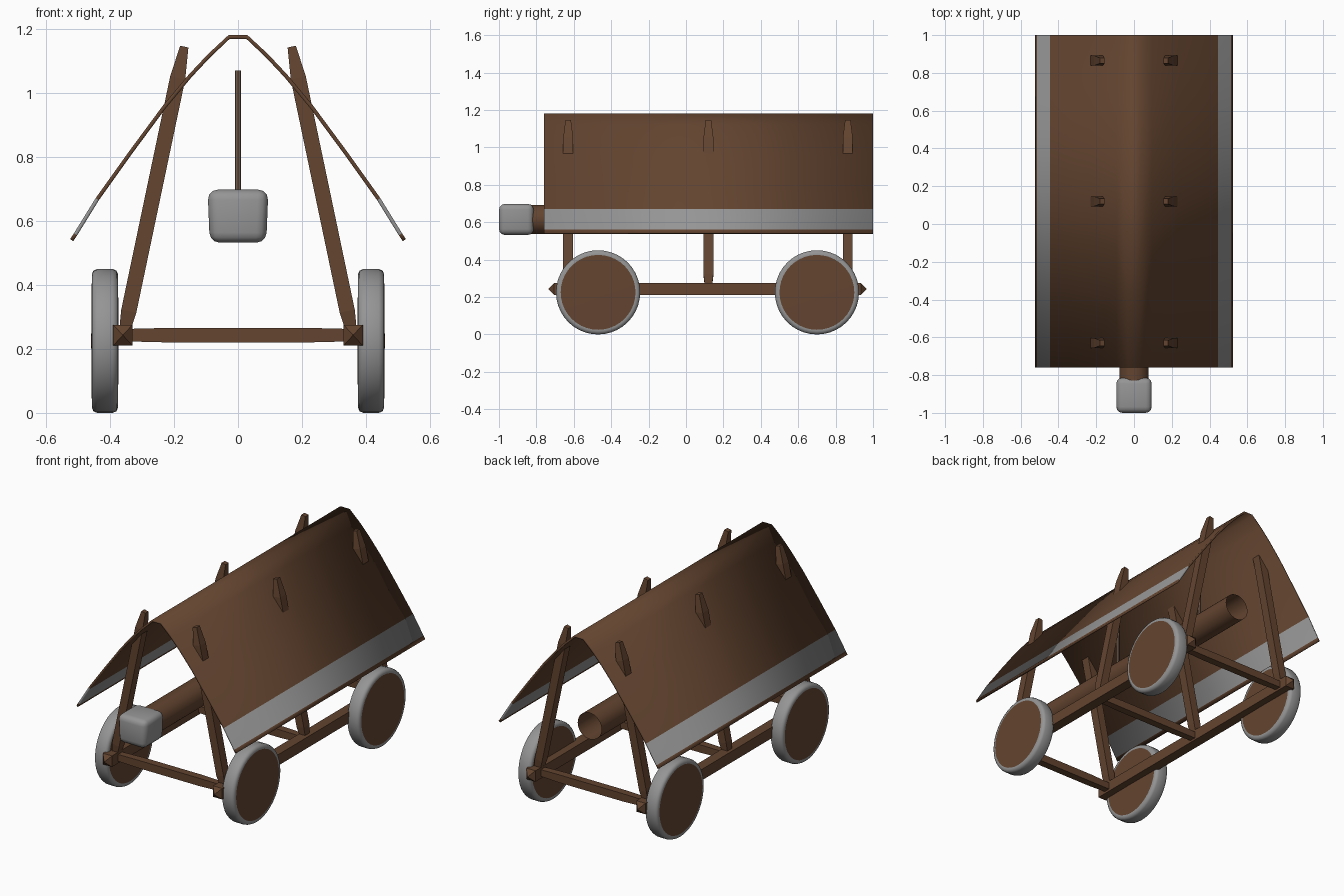
import bpy, bmesh, math
from mathutils import Vector, Matrix

cube = bpy.data.objects.get("Cube")
if cube:
    bpy.data.objects.remove(cube, do_unlink=True)


def material(name, rgb):
    m = bpy.data.materials.new(name)
    m.use_nodes = True
    m.diffuse_color = (*rgb, 1)
    m.node_tree.nodes["Principled BSDF"].inputs["Base Color"].default_value = (*rgb, 1)
    return m


WOOD = material("brown wood", (0.125, 0.058, 0.029))
METAL = material("grey metal", (0.3, 0.3, 0.3))
ROPE = material("rope", (0.17, 0.105, 0.07))


def finish(bm, name, mats, smooth=None):
    bmesh.ops.recalc_face_normals(bm, faces=bm.faces)
    mesh = bpy.data.meshes.new(name)
    bm.to_mesh(mesh)
    bm.free()
    obj = bpy.data.objects.new(name, mesh)
    bpy.context.collection.objects.link(obj)
    for m in mats:
        mesh.materials.append(m)
    if smooth:
        bpy.ops.object.select_all(action="DESELECT")
        obj.select_set(True)
        bpy.context.view_layer.objects.active = obj
        bpy.ops.object.shade_smooth_by_angle(angle=math.radians(smooth))
    return obj


def beam(name, start, end, side, width, depth, tip, tip_scale):
    """Square timber whose two ends taper over the length tip."""
    start, end, side = Vector(start), Vector(end), Vector(side)
    along = (end - start).normalized()
    other = along.cross(side).normalized()
    length = (end - start).length
    bm = bmesh.new()
    rings = []
    for dist, s in ((0, tip_scale), (tip, 1), (length - tip, 1), (length, tip_scale)):
        rings.append([bm.verts.new(start + along * dist
                                   + side * (a * width * s / 2) + other * (b * depth * s / 2))
                      for a, b in ((-1, -1), (1, -1), (1, 1), (-1, 1))])
    for lo, hi in zip(rings, rings[1:]):
        for i in range(4):
            j = (i + 1) % 4
            bm.faces.new((lo[i], lo[j], hi[j], hi[i]))
    bm.faces.new(rings[0])
    bm.faces.new(rings[-1])
    return finish(bm, name, [WOOD])


def tube(name, start, end, radius, sides, mat, caps):
    start, end = Vector(start), Vector(end)
    d = end - start
    place = Matrix.Translation((start + end) / 2) @ d.to_track_quat("Z", "Y").to_matrix().to_4x4()
    bm = bmesh.new()
    bmesh.ops.create_cone(bm, cap_ends=caps, segments=sides, radius1=radius,
                          radius2=radius, depth=d.length, matrix=place)
    return finish(bm, name, [mat], 40)


def wheel(name, x, y):
    """Domed wooden disc with a metal tyre, turned about the x axis."""
    half = [(0.0, 0.043), (0.2, 0.041), (0.208, 0.041), (0.22, 0.036), (0.225, 0.024)]
    profile = half + [(r, -h) for r, h in reversed(half)]
    bm = bmesh.new()
    verts = [bm.verts.new((x + h, y, 0.225 + r)) for r, h in profile]
    edges = [bm.edges.new(pair) for pair in zip(verts, verts[1:])]
    bmesh.ops.spin(bm, geom=verts + edges, cent=(x, y, 0.225), axis=(1, 0, 0),
                   angle=math.tau, steps=40, use_duplicate=False)
    bmesh.ops.remove_doubles(bm, verts=bm.verts, dist=0.0005)
    for f in bm.faces:
        c = f.calc_center_median()
        f.material_index = int(math.hypot(c.y - y, c.z - 0.225) > 0.201)
    return finish(bm, name, [WOOD, METAL], 50)


# Roof: bent sheet with a metal band near each eave
slope = [(0.52, 0.54), (0.508, 0.558), (0.44, 0.668), (0.335, 0.815), (0.23, 0.957),
         (0.15, 1.053), (0.09, 1.117), (0.028, 1.175)]
outline = slope + [(-x, z) for x, z in reversed(slope)]
bm = bmesh.new()
front = [bm.verts.new((x, -0.76, z)) for x, z in outline]
back = [bm.verts.new((x, 1.0, z)) for x, z in outline]
for i in range(len(outline) - 1):
    f = bm.faces.new((front[i], front[i + 1], back[i + 1], back[i]))
    f.material_index = int(0.56 < f.calc_center_median().z < 0.665)
roof = finish(bm, "roof", [WOOD, METAL], 50)
sheet = roof.modifiers.new("thickness", "SOLIDIFY")
sheet.thickness = 0.012
sheet.offset = 0

# Frame: side rails, leaning posts and cross beams
POST_Y = (-0.63, 0.12, 0.865)
for s, label in ((1, "left"), (-1, "right")):
    beam(f"{label}_rail", (s * 0.36, -0.735, 0.243), (s * 0.36, 0.965, 0.243),
         (1, 0, 0), 0.06, 0.065, 0.03, 0.05)
    for n, y in enumerate(POST_Y, 1):
        beam(f"{label}_post_{n}", (s * 0.362, y, 0.22), (s * 0.168, y, 1.145),
             (0, 1, 0), 0.053, 0.048, 0.1, 0.55)
    for y, place in ((-0.47, "front"), (0.70, "back")):
        wheel(f"{place}_{label}_wheel", s * 0.416, y)
for n, y in enumerate(POST_Y, 1):
    beam(f"cross_beam_{n}", (-0.345, y, 0.243), (0.345, y, 0.243),
         (0, 1, 0), 0.045, 0.046, 0.14, 0.85)

# Ram: hollow log, metal head and hanging ropes
tube("ram_log", (0, -0.85, 0.615), (0, 0.9, 0.615), 0.078, 32, WOOD, False)
for n, y in enumerate((-0.14, 0.57), 1):
    tube(f"rope_{n}", (0, y, 0.66), (0, y, 1.07), 0.01, 8, ROPE, True)
bm = bmesh.new()
bmesh.ops.create_cube(bm, size=1, matrix=Matrix.Translation((0, -0.907, 0.615))
                      @ Matrix.Diagonal((0.19, 0.186, 0.166, 1)))
for v in bm.verts:
    if v.co.z < 0.615:
        v.co.x *= 0.93
bmesh.ops.bevel(bm, geom=bm.edges[:], offset=0.032, segments=3, profile=0.5, affect="EDGES")
finish(bm, "ram_head", [METAL], 60)
